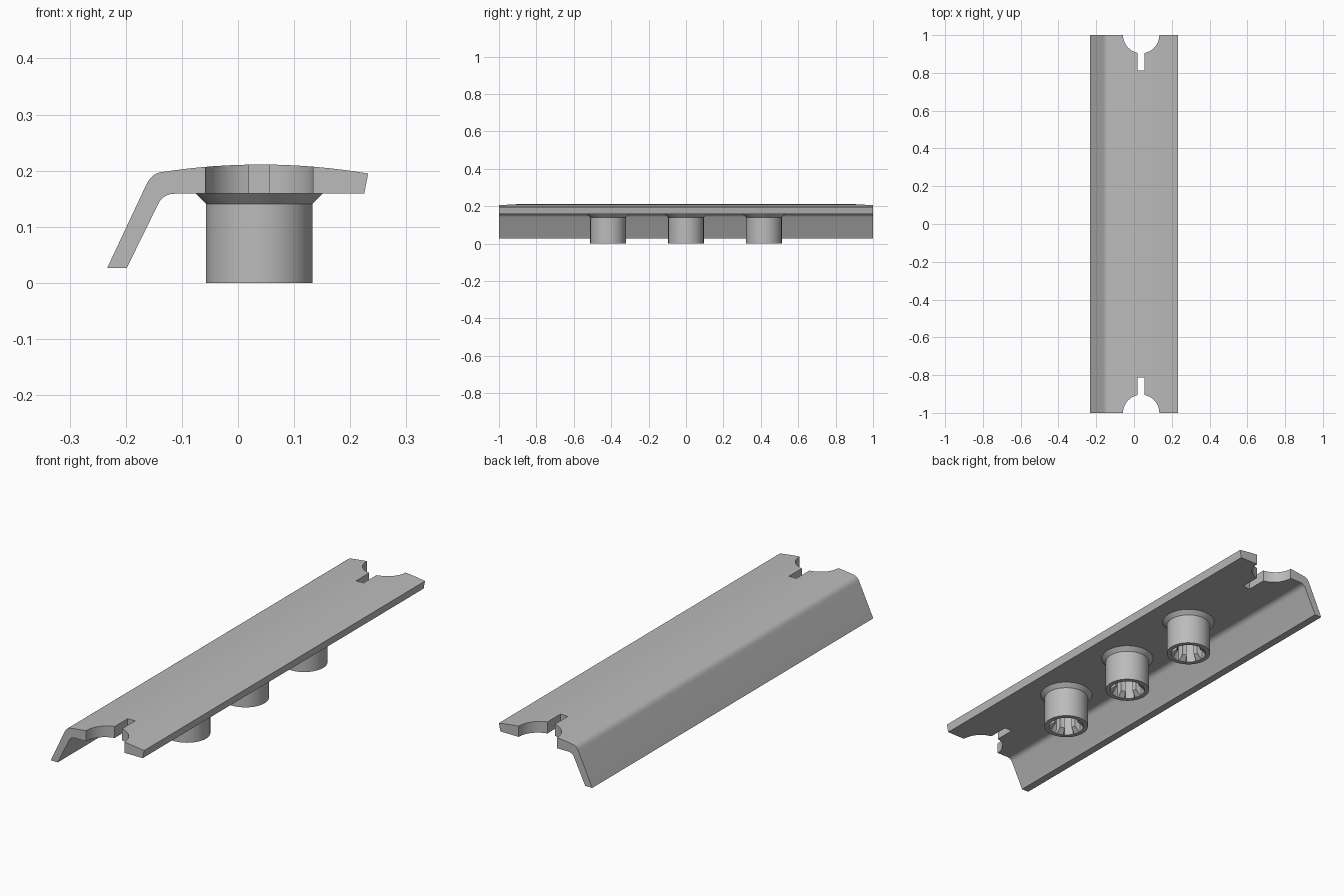
import bpy, bmesh, math
from math import cos, sin, pi

cube = bpy.data.objects.get("Cube")
if cube:
    bpy.data.objects.remove(cube, do_unlink=True)

grey = bpy.data.materials.new("plain grey")
grey.use_nodes = True
COLOUR = (0.5, 0.5, 0.5, 1)
grey.diffuse_color = COLOUR
grey.node_tree.nodes["Principled BSDF"].inputs["Base Color"].default_value = COLOUR

CX = 0.038      # centre line of bosses and notches
LENGTH = 2.0


def make_object(name, bm):
    bmesh.ops.recalc_face_normals(bm, faces=bm.faces)
    mesh = bpy.data.meshes.new(name)
    bm.to_mesh(mesh)
    bm.free()
    mesh.materials.append(grey)
    obj = bpy.data.objects.new(name, mesh)
    bpy.context.collection.objects.link(obj)
    return obj


def prism(name, points, offset):
    """Extrude a closed outline of 3D points."""
    bm = bmesh.new()
    face = bm.faces.new([bm.verts.new(p) for p in points])
    ext = bmesh.ops.extrude_face_region(bm, geom=[face])
    verts = [v for v in ext["geom"] if isinstance(v, bmesh.types.BMVert)]
    bmesh.ops.translate(bm, verts=verts, vec=offset)
    return make_object(name, bm)


def bend(a, corner, b, steps=8):
    """Quadratic curve rounding a corner from a to b."""
    ts = [i / steps for i in range(steps + 1)]
    return [tuple((1 - t) ** 2 * p + 2 * t * (1 - t) * q + t * t * r
                  for p, q, r in zip(a, corner, b)) for t in ts]


def activate(obj):
    bpy.ops.object.select_all(action='DESELECT')
    obj.select_set(True)
    bpy.context.view_layer.objects.active = obj


def smooth(obj):
    activate(obj)
    bpy.ops.object.shade_smooth_by_angle(angle=math.radians(30))


def crown(x):
    return 0.211 - 0.434 * (x - 0.04) ** 2


# Plate with crowned top and a sloping flange on its right
profile = [(-0.233, 0.027), (-0.198, 0.027)]
profile += bend((-0.142, 0.141), (-0.133, 0.159), (-0.112, 0.159))
profile += [(0.225, 0.159)]
top_xs = [0.232 - 0.367 * i / 16 for i in range(17)]
profile += [(x, crown(x)) for x in top_xs]
profile += bend((-0.135, crown(-0.135)), (-0.153, 0.196), (-0.163, 0.176))[1:]
plate = prism("plate", [(x, -LENGTH / 2, z) for x, z in profile], (0, LENGTH, 0))

# Keyhole notches: a half circle with a narrow slot at each end
for side in (-1, 1):
    R, W, DEPTH = 0.096, 0.0185, 0.187
    a0 = math.asin(W / R)
    arc = [pi / 2 + a0 + (1.5 * pi - a0 - pi / 2 - a0 + 2 * a0 + pi - 2 * a0) * i / 48
           for i in range(49)]
    outline = [(R * cos(a), R * sin(a)) for a in arc] + [(W, DEPTH), (-W, DEPTH)]
    points = [(CX + x, side * (LENGTH / 2 - y), 0.1) for x, y in outline]
    cutter = prism("notch_cutter", points, (0, 0, 0.2))
    cutter.hide_render = True
    mod = plate.modifiers.new("notch", 'BOOLEAN')
    mod.operation = 'DIFFERENCE'
    mod.solver = 'EXACT'
    mod.object = cutter
    activate(plate)
    bpy.ops.object.modifier_apply(modifier=mod.name)
    bpy.data.objects.remove(cutter, do_unlink=True)
smooth(plate)


# Bosses: flared tubes with a toothed socket opening downwards
SEG, TEETH = 96, 6


def toothed(i):
    phase = (i * TEETH / SEG) % 1
    return 0.05 if phase < 0.4 else 0.074


def boss(name, y):
    rings = [(lambda i: 0.1, 0.165), (lambda i: 0.114, 0.16),
             (lambda i: 0.095, 0.141), (lambda i: 0.095, 0),
             (lambda i: 0.075, 0), (toothed, 0.022), (toothed, 0.13)]
    bm = bmesh.new()
    loops = []
    for radius, z in rings:
        loops.append([bm.verts.new((CX + radius(i) * cos(2 * pi * i / SEG),
                                    y + radius(i) * sin(2 * pi * i / SEG), z))
                      for i in range(SEG)])
    for low, high in zip(loops, loops[1:]):
        for i in range(SEG):
            j = (i + 1) % SEG
            bm.faces.new((low[i], low[j], high[j], high[i]))
    bm.faces.new(loops[0])
    bm.faces.new(loops[-1])
    smooth(make_object(name, bm))


for label, y in (("front", -0.417), ("middle", 0), ("back", 0.417)):
    boss(label + "_boss", y)
